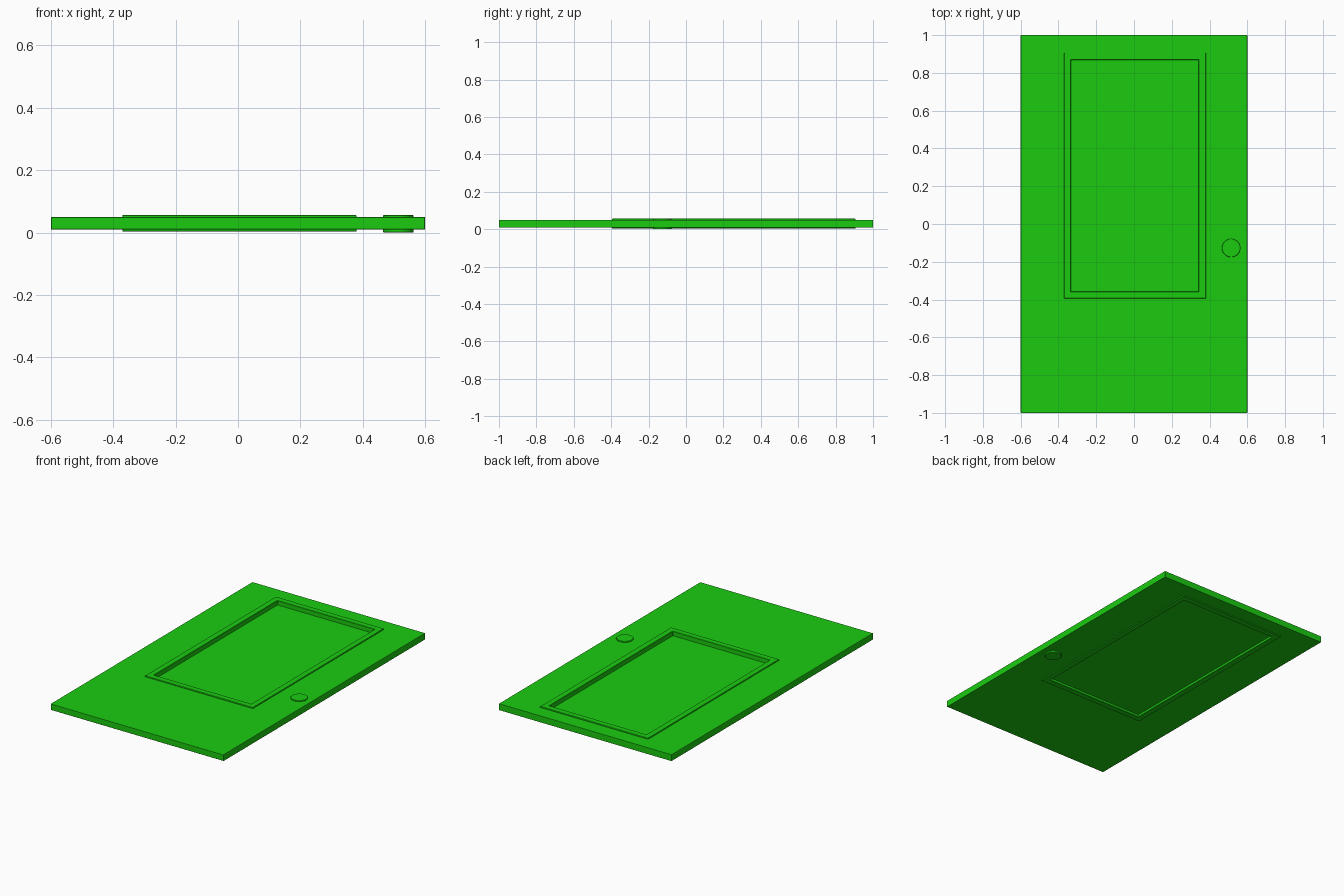
import bpy, bmesh, math

if "Cube" in bpy.data.objects:
    bpy.data.objects.remove(bpy.data.objects["Cube"])

green = bpy.data.materials.new("green")
green.diffuse_color = (0.0105, 0.6, 0.005, 1)
green.use_nodes = True
green.node_tree.nodes["Principled BSDF"].inputs["Base Color"].default_value = green.diffuse_color


def finish(name, bm):
    bmesh.ops.recalc_face_normals(bm, faces=bm.faces)
    mesh = bpy.data.meshes.new(name)
    bm.to_mesh(mesh)
    bm.free()
    mesh.materials.append(green)
    obj = bpy.data.objects.new(name, mesh)
    bpy.context.collection.objects.link(obj)
    return obj


def soften(obj, width):
    """Narrow chamfer along the sharp edges."""
    mod = obj.modifiers.new("edge_bevel", 'BEVEL')
    mod.width = width
    mod.segments = 1
    mod.limit_method = 'ANGLE'
    mod.angle_limit = math.radians(40)


def corners(rect):
    x0, x1, y0, y1 = rect
    return [(x0, y0), (x1, y0), (x1, y1), (x0, y1)]


def grow(rect, d):
    x0, x1, y0, y1 = rect
    return (x0 - d, x1 + d, y0 - d, y1 + d)


def ring(name, outer, inner, z0, z1):
    """Rectangular slab with a rectangular hole through it."""
    bm = bmesh.new()
    loops = [[bm.verts.new((x, y, z)) for x, y in corners(r)]
             for r, z in ((outer, z0), (outer, z1), (inner, z1), (inner, z0))]
    for k in range(4):
        a, b = loops[k], loops[(k + 1) % 4]
        for i in range(4):
            j = (i + 1) % 4
            bm.faces.new((a[i], a[j], b[j], b[i]))
    return finish(name, bm)


def slab(name, rect, z0, z1):
    bm = bmesh.new()
    face = bm.faces.new([bm.verts.new((x, y, z0)) for x, y in corners(rect)])
    ext = bmesh.ops.extrude_face_region(bm, geom=[face])
    verts = [g for g in ext["geom"] if isinstance(g, bmesh.types.BMVert)]
    bmesh.ops.translate(bm, verts=verts, vec=(0, 0, z1 - z0))
    return finish(name, bm)


opening = (-0.333, 0.342, -0.357, 0.868)

# Door leaf, its hole hidden inside the window trim
leaf = ring("door_leaf", (-0.6, 0.6, -1, 1), grow(opening, 0.015), 0.01, 0.05)
soften(leaf, 0.0015)

# Window trim standing proud on both faces
trim = ring("window_trim", grow(opening, 0.038), opening, 0.003, 0.056)
soften(trim, 0.002)

# Recessed window pane
slab("window_pane", grow(opening, 0.005), 0.018, 0.028)

# Round handle disc passing through the leaf
bpy.ops.mesh.primitive_cylinder_add(vertices=32, radius=0.049, depth=0.056,
                                    location=(0.514, -0.127, 0.028))
handle = bpy.context.object
handle.name = "handle_disc"
handle.data.materials.append(green)
bpy.ops.object.shade_smooth_by_angle()
soften(handle, 0.002)
